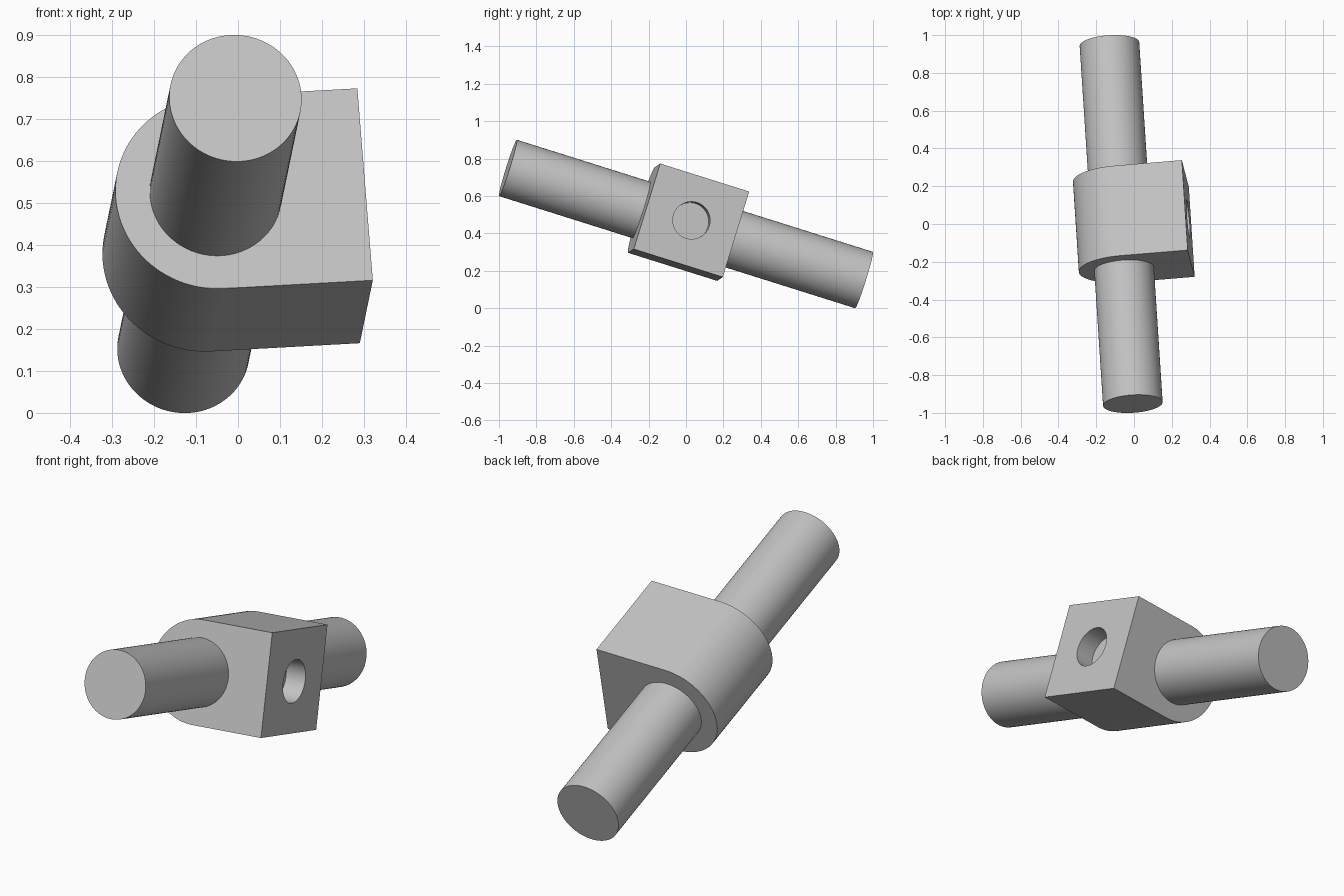
import bpy, bmesh, math
from mathutils import Matrix, Vector

if "Cube" in bpy.data.objects:
    bpy.data.objects.remove(bpy.data.objects["Cube"])

# Tilted frame: X towards the flat pad, Y along the rod, Z up the block
rod_axis = Vector((-0.124, 1.906, -0.60)).normalized()
pad_axis = Vector((0.996, 0.082, 0.055))
pad_axis = (pad_axis - rod_axis * pad_axis.dot(rod_axis)).normalized()
up_axis = pad_axis.cross(rod_axis)
frame = Matrix((pad_axis, rod_axis, up_axis)).transposed().to_4x4()
frame.translation = (-0.068, 0, 0.45)

ROD_R, ROD_LEN = 0.158, 2.0
BLOCK_R, BLOCK_DEPTH, PAD_X = 0.24, 0.5, 0.357
HOLE_R, HOLE_DEPTH = 0.1, 0.1

grey = bpy.data.materials.new("light_grey")
grey.use_nodes = True
colour = (0.55, 0.55, 0.55, 1)
grey.diffuse_color = colour
grey.node_tree.nodes["Principled BSDF"].inputs["Base Color"].default_value = colour


def finish(name, bm):
    """Turn a bmesh into an object placed in the tilted frame."""
    bmesh.ops.recalc_face_normals(bm, faces=bm.faces)
    mesh = bpy.data.meshes.new(name)
    bm.to_mesh(mesh)
    bm.free()
    mesh.materials.append(grey)
    obj = bpy.data.objects.new(name, mesh)
    bpy.context.collection.objects.link(obj)
    obj.matrix_world = frame
    return obj


def cylinder(name, radius, length, placement):
    bm = bmesh.new()
    bmesh.ops.create_cone(bm, cap_ends=True, segments=96, radius1=radius,
                          radius2=radius, depth=length, matrix=placement)
    return finish(name, bm)


def select_only(obj):
    bpy.ops.object.select_all(action="DESELECT")
    obj.select_set(True)
    bpy.context.view_layer.objects.active = obj


# Rod running through the block
rod = cylinder("rod", ROD_R, ROD_LEN, Matrix.Rotation(math.pi / 2, 4, "X"))

# Block: half-round on one side, square on the other
bm = bmesh.new()
steps = 48
outline = [(PAD_X, -BLOCK_R), (PAD_X, BLOCK_R)]
for i in range(steps + 1):
    a = math.pi / 2 + math.pi * i / steps
    outline.append((BLOCK_R * math.cos(a), BLOCK_R * math.sin(a)))
face = bm.faces.new([bm.verts.new((x, -BLOCK_DEPTH / 2, z)) for x, z in outline])
extruded = bmesh.ops.extrude_face_region(bm, geom=[face])
bmesh.ops.translate(bm, vec=(0, BLOCK_DEPTH, 0),
                    verts=[v for v in extruded["geom"] if isinstance(v, bmesh.types.BMVert)])
block = finish("block", bm)

# Blind hole in the flat pad
cutter = cylinder("hole_cutter", HOLE_R, HOLE_DEPTH * 2,
                  Matrix.Translation((PAD_X, 0, 0)) @ Matrix.Rotation(math.pi / 2, 4, "Y"))
cutter.hide_render = True
cut = block.modifiers.new("hole", "BOOLEAN")
cut.operation = "DIFFERENCE"
cut.solver = "EXACT"
cut.object = cutter
bpy.context.view_layer.update()
select_only(block)
bpy.ops.object.modifier_apply(modifier=cut.name)
bpy.data.objects.remove(cutter)

# Smooth the curved walls, keep the edges sharp
for obj in (rod, block):
    select_only(obj)
    bpy.ops.object.shade_smooth_by_angle(angle=math.radians(30))
